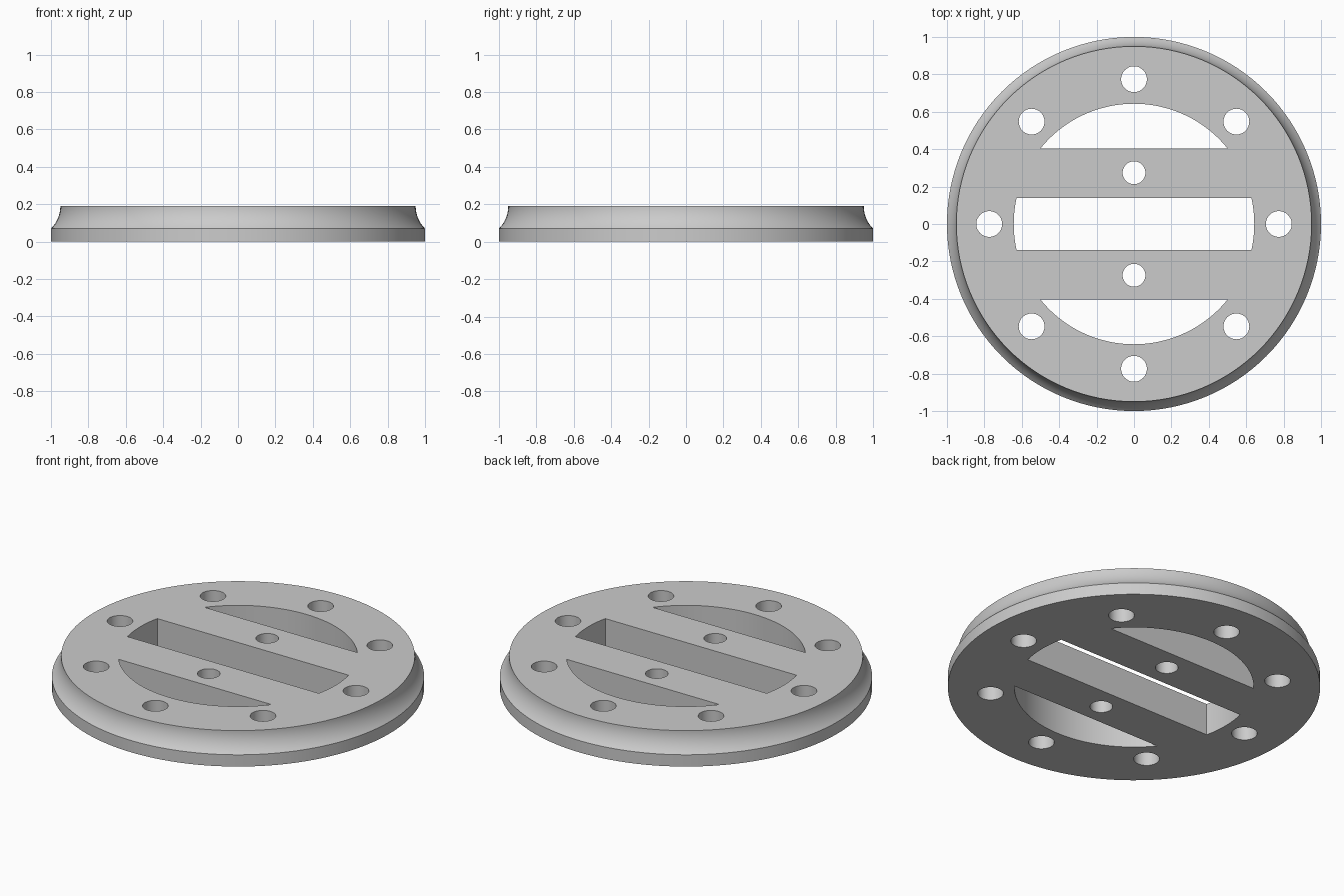
import bpy
import bmesh
from math import sin, cos, pi, asin, sqrt

cube = bpy.data.objects.get("Cube")
if cube:
    bpy.data.objects.remove(cube)

HEIGHT = 0.19
SLOT_R = 0.643

grey = bpy.data.materials.new("plain grey")
grey.use_nodes = True
colour = (0.6, 0.6, 0.6, 1)
grey.diffuse_color = colour
grey.node_tree.nodes["Principled BSDF"].inputs["Base Color"].default_value = colour


def arc(radius, start, end, steps):
    return [(radius * cos(start + (end - start) * i / steps),
             radius * sin(start + (end - start) * i / steps)) for i in range(steps + 1)]


def circle(x, y, radius, steps=48):
    return [(x + px, y + py) for px, py in arc(radius, 0, 2 * pi, steps)[:-1]]


def add_object(name, bm):
    bmesh.ops.recalc_face_normals(bm, faces=bm.faces)
    mesh = bpy.data.meshes.new(name)
    bm.to_mesh(mesh)
    bm.free()
    mesh.materials.append(grey)
    obj = bpy.data.objects.new(name, mesh)
    bpy.context.collection.objects.link(obj)
    return obj


def add_prism(bm, outline, bottom=-0.1, top=0.3):
    low = bm.faces.new([bm.verts.new((x, y, bottom)) for x, y in outline])
    grown = bmesh.ops.extrude_face_region(bm, geom=[low], use_keep_orig=True)
    verts = [v for v in grown["geom"] if isinstance(v, bmesh.types.BMVert)]
    bmesh.ops.translate(bm, verts=verts, vec=(0, 0, top - bottom))


# Disc body: straight foot rim with a concave cove above it
cove_r = 0.169
profile = [(1, 0)]
for i in range(13):
    z = 0.07 + 0.12 * i / 12
    profile.append((0.95 + cove_r - sqrt(cove_r ** 2 - (HEIGHT - z) ** 2), z))
bm = bmesh.new()
rings = [[bm.verts.new((x, y, z)) for x, y in circle(0, 0, r, 128)] for r, z in profile]
for a, b in zip(rings, rings[1:]):
    for i in range(len(a)):
        j = (i + 1) % len(a)
        bm.faces.new((a[i], a[j], b[j], b[i]))
bm.faces.new(rings[0])
bm.faces.new(rings[-1])
disc = add_object("slotted_disc", bm)

# Openings: round holes, centre slot and two circular segments
bm = bmesh.new()
for i in range(8):
    add_prism(bm, circle(0.774 * cos(i * pi / 4), 0.774 * sin(i * pi / 4), 0.069))
for side in (-1, 1):
    add_prism(bm, circle(0, side * 0.274, 0.061))
    a = asin(0.403 / SLOT_R)
    add_prism(bm, [(x, side * y) for x, y in arc(SLOT_R, a, pi - a, 40)])
a = asin(0.14 / SLOT_R)
add_prism(bm, arc(SLOT_R, -a, a, 10) + arc(SLOT_R, pi - a, pi + a, 10))
cutter = add_object("opening_cutter", bm)

# Cut the openings and shade the curved walls
cut = disc.modifiers.new("openings", "BOOLEAN")
cut.operation = "DIFFERENCE"
cut.solver = "EXACT"
cut.object = cutter
bpy.ops.object.select_all(action="DESELECT")
bpy.context.view_layer.objects.active = disc
disc.select_set(True)
bpy.ops.object.modifier_apply(modifier=cut.name)
bpy.data.objects.remove(cutter)
bpy.ops.object.shade_smooth_by_angle(angle=pi / 8)
